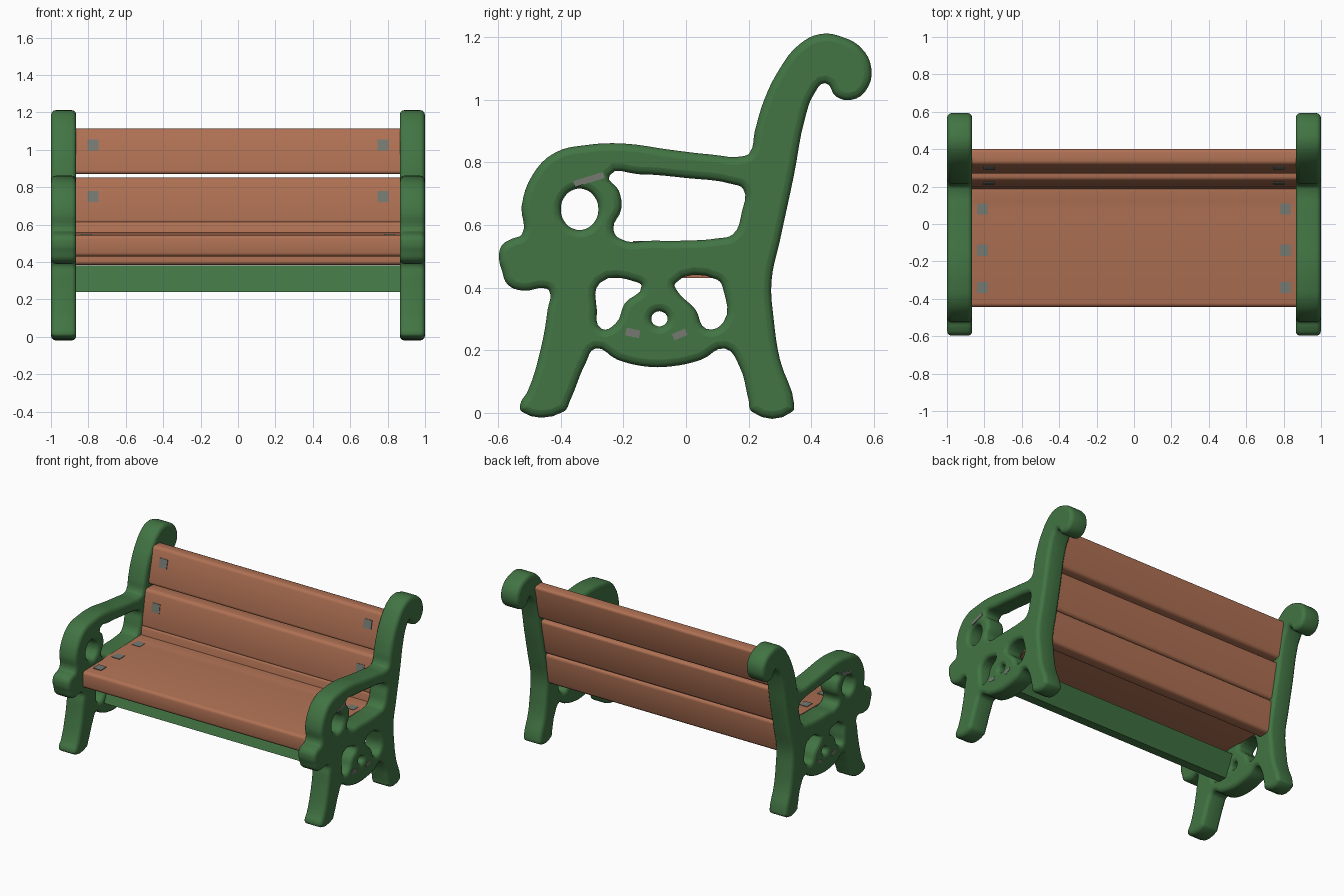
import bpy, bmesh, math
from mathutils import Matrix, Vector

if "Cube" in bpy.data.objects:
    bpy.data.objects.remove(bpy.data.objects["Cube"])


def material(name, rgb):
    m = bpy.data.materials.new(name)
    m.diffuse_color = (*rgb, 1)
    m.use_nodes = True
    m.node_tree.nodes["Principled BSDF"].inputs["Base Color"].default_value = m.diffuse_color
    return m


GREEN = material("green iron", (0.054, 0.175, 0.056))
WOOD = material("orange wood", (0.43, 0.165, 0.088))
GREY = material("grey metal", (0.18, 0.19, 0.165))


def add(name, mesh, *mats):
    o = bpy.data.objects.new(name, mesh)
    bpy.context.collection.objects.link(o)
    mesh.materials.clear()
    for m in mats:
        mesh.materials.append(m)
    return o


def smooth(o, angle=40):
    bpy.ops.object.select_all(action='DESELECT')
    o.select_set(True)
    bpy.context.view_layer.objects.active = o
    bpy.ops.object.shade_smooth_by_angle(angle=math.radians(angle))


def ellipse(cy, cz, ry, rz, n=10):
    return [(cy + ry * math.cos(2 * math.pi * i / n), cz + rz * math.sin(2 * math.pi * i / n))
            for i in range(n)]


# Side frame outline (y, z) in three runs: front, back post, underside
front = [(-.525, .004), (-.53, .025), (-.505, .07), (-.465, .20), (-.442, .33), (-.437, .39),
         (-.455, .398), (-.52, .39), (-.57, .41), (-.588, .455), (-.597, .49), (-.588, .535),
         (-.555, .556), (-.524, .57), (-.525, .66), (-.49, .76), (-.42, .83), (-.32, .855),
         (-.20, .86), (-.05, .84), (.08, .825), (.185, .82), (.203, .83)]
back = [(.22, .90), (.25, 1.0), (.30, 1.10), (.36, 1.175), (.43, 1.21), (.50, 1.20), (.56, 1.165),
        (.592, 1.10), (.575, 1.03), (.53, 1.0), (.48, 1.01), (.445, 1.053), (.41, 1.02),
        (.38, .94), (.345, .76), (.30, .55), (.273, .42), (.28, .30), (.30, .17), (.345, .03),
        (.34, .004)]
under = [(.21, .004), (.20, .04), (.17, .15), (.125, .205), (.05, .17), (-.05, .148), (-.13, .148),
         (-.22, .17), (-.29, .205), (-.32, .16), (-.37, .04), (-.39, .004)]
# Openings in the side frame
arm_gap = [(-.245, .757), (-.15, .762), (0, .75), (.15, .73), (.183, .715), (.178, .64),
           (.15, .57), (.10, .557), (0, .55), (-.10, .55), (-.215, .558), (-.232, .59),
           (-.207, .65), (-.215, .71)]
left_gap = [(-.275, .415), (-.16, .418), (-.142, .405), (-.195, .35), (-.225, .285),
            (-.27, .268), (-.285, .33)]
right_gap = [(-.035, .413), (.10, .425), (.12, .39), (.12, .29), (.065, .268), (.03, .33), (-.03, .392)]

curve = bpy.data.curves.new("frame_profile", 'CURVE')
curve.dimensions = '2D'
curve.fill_mode = 'BOTH'
curve.extrude, curve.bevel_depth, curve.offset = 0.043, 0.024, -0.024
curve.bevel_resolution = 2
curve.resolution_u = 4
for pts in (front + back + under, arm_gap, left_gap, right_gap,
            ellipse(-.34, .65, .06, .066), ellipse(-.085, .30, .026, .024, 6)):
    s = curve.splines.new('BEZIER')
    s.bezier_points.add(len(pts) - 1)
    s.use_cyclic_u = True
    for p, (y, z) in zip(s.bezier_points, pts):
        p.co = (y, z, 0)
        p.handle_left_type = p.handle_right_type = 'AUTO'
helper = bpy.data.objects.new("frame_helper", curve)
bpy.context.collection.objects.link(helper)
dg = bpy.context.evaluated_depsgraph_get()
frame_mesh = bpy.data.meshes.new_from_object(helper.evaluated_get(dg))
bpy.data.objects.remove(helper)
# local x, y, z become world y, z, x
frame_mesh.transform(Matrix(((0, 0, 1, 0), (1, 0, 0, 0), (0, 1, 0, 0), (0, 0, 0, 1))))
for side, sx in (("left", -1), ("right", 1)):
    me = frame_mesh.copy()
    me.transform(Matrix.Translation((sx * .932, 0, 0)))
    smooth(add(side + "_side_frame", me, GREEN), 50)


def plank(name, profile, half=.872, bevel=.02):
    """Extrude a (y, z) profile along x and round its edges."""
    bm = bmesh.new()
    f = bm.faces.new([bm.verts.new((-half, y, z)) for y, z in profile])
    r = bmesh.ops.extrude_face_region(bm, geom=[f])
    bmesh.ops.translate(bm, vec=(2 * half, 0, 0),
                        verts=[v for v in r['geom'] if isinstance(v, bmesh.types.BMVert)])
    bmesh.ops.recalc_face_normals(bm, faces=bm.faces)
    lengthwise = [e for e in bm.edges if abs(e.verts[0].co.x - e.verts[1].co.x) > 1]
    bmesh.ops.bevel(bm, geom=lengthwise, offset=bevel, segments=3, profile=.5, affect='EDGES')
    me = bpy.data.meshes.new(name)
    bm.to_mesh(me)
    bm.free()
    o = add(name, me, WOOD)
    smooth(o)
    return o


# Seat and the three back slats
plank("seat", [(-.443, .43), (.20, .43), (.20, .56), (.10, .547), (-.443, .543)])
plank("top_back_slat", [(.265, .87), (.35, .87), (.405, 1.11), (.32, 1.115)])
plank("middle_back_slat", [(.195, .605), (.285, .605), (.335, .85), (.235, .852)])
plank("lower_back_slat", [(.165, .385), (.25, .385), (.285, .60), (.195, .62)])

# Slanted stretcher under the seat: wood in the middle, green ends and back
bm = bmesh.new()
bmesh.ops.create_cube(bm, size=1)
bmesh.ops.subdivide_edges(bm, edges=[e for e in bm.edges if abs(e.verts[0].co.x - e.verts[1].co.x) > .5],
                          cuts=59, use_grid_fill=True)
bmesh.ops.subdivide_edges(bm, edges=[e for e in bm.edges if abs(e.verts[0].co.z - e.verts[1].co.z) > .5],
                          cuts=7, use_grid_fill=True)
for v in bm.verts:
    t = v.co.z + .5
    v.co = Vector((v.co.x * 1.744, -.185 + .065 * t + v.co.y * .06, .24 + .142 * t))
bmesh.ops.recalc_face_normals(bm, faces=bm.faces)
for f in bm.faces:
    c = f.calc_center_median()
    t = (c.z - .24) / .142
    if f.normal.y < -.3 or f.normal.z < -.8:
        f.material_index = int(abs(c.x) < .65 - .3 * t)
    elif f.normal.y > .3:
        f.material_index = int(t < .4 * (1 - (c.x / .62) ** 2))
me = bpy.data.meshes.new("stretcher")
bm.to_mesh(me)
bm.free()
add("stretcher", me, GREEN, WOOD)


def plate(name, loc, size, tilt=0):
    """Thin grey plate, tilted about x."""
    bm = bmesh.new()
    bmesh.ops.create_cube(bm, size=1, matrix=Matrix.Translation(loc) @ Matrix.Rotation(tilt, 4, 'X')
                          @ Matrix.Diagonal((*size, 1)))
    me = bpy.data.meshes.new(name)
    bm.to_mesh(me)
    bm.free()
    add(name, me, GREY)


for sx in (-1, 1):
    # Bolt heads on the seat and back slats
    for y in (.08, -.14, -.34):
        plate("seat_bolt", (sx * .81, y, .545), (.06, .06, .008))
    plate("top_slat_bolt", (sx * .775, .299, 1.025), (.06, .008, .06), -.22)
    plate("middle_slat_bolt", (sx * .775, .2185, .75), (.06, .008, .06), -.16)
    # Bare metal patches on the outer side of the frames
    for y, z, w, h, a in ((-.17, .255, .045, .025, -.2), (-.02, .25, .045, .022, .4),
                          (-.31, .745, .10, .02, .3)):
        plate("bare_metal_patch", (sx * .999, y, z), (.004, w, h), a)
